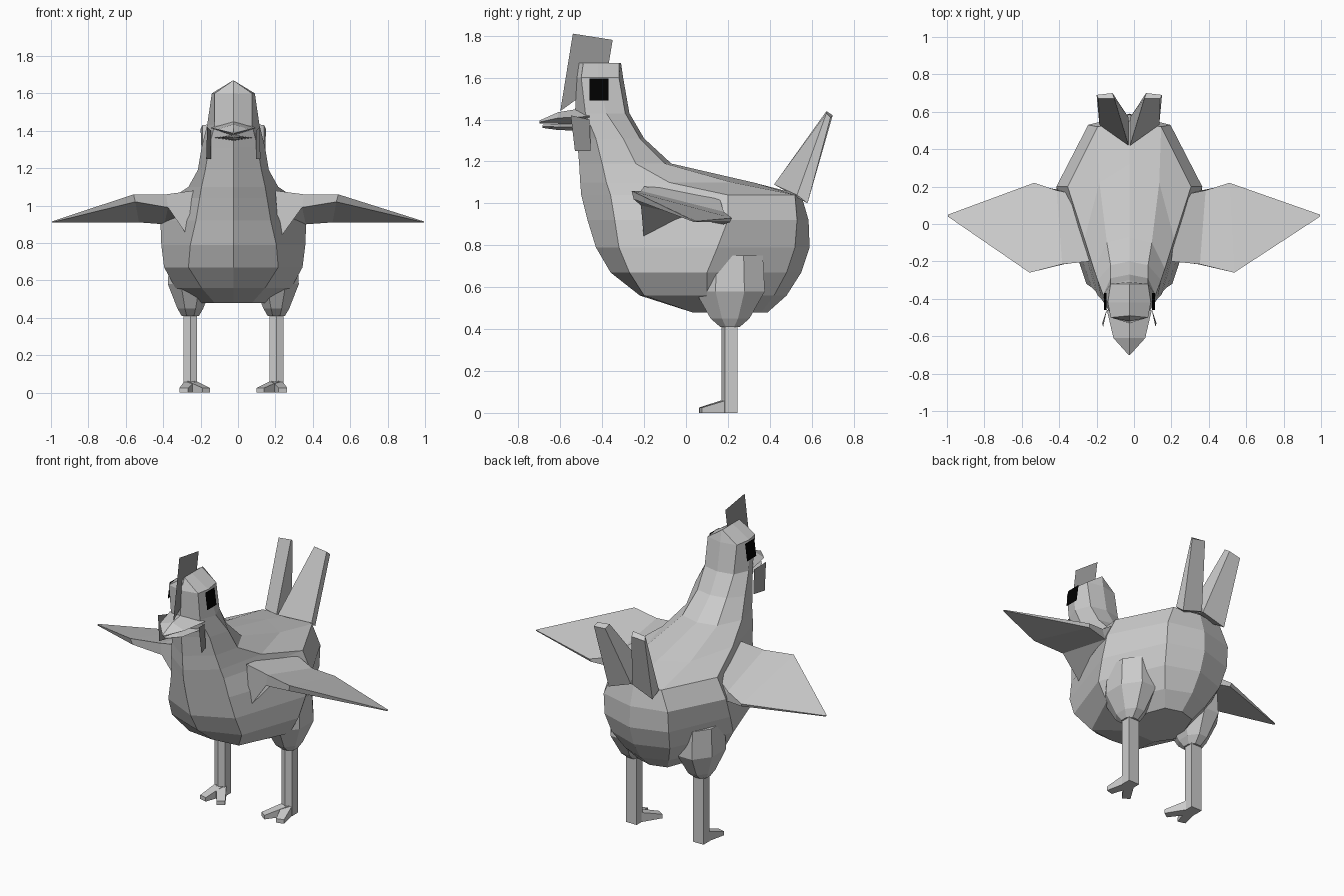
import bpy
import bmesh
import math
from mathutils import Matrix, Vector

AXIS_X = -.025  # the bird's plane of symmetry

start_cube = bpy.data.objects.get("Cube")
if start_cube:
    bpy.data.objects.remove(start_cube, do_unlink=True)


def make_material(name, value):
    material = bpy.data.materials.new(name)
    material.use_nodes = True
    color = (value, value, value, 1)
    material.diffuse_color = color
    shader = material.node_tree.nodes["Principled BSDF"]
    shader.inputs["Base Color"].default_value = color
    shader.inputs["Roughness"].default_value = .8
    return material


FEATHER = make_material("feather grey", .6)
COMB = make_material("comb dark grey", .3)
EYE = make_material("eye black", 0)


def finish(name, bm, material, mirror):
    """Optionally mirror across the symmetry plane, clean up and link."""
    if mirror:
        geometry = bm.verts[:] + bm.edges[:] + bm.faces[:]
        bmesh.ops.mirror(bm, geom=geometry, matrix=Matrix.Identity(4),
                         merge_dist=.001, axis='X')
    bmesh.ops.remove_doubles(bm, verts=bm.verts[:], dist=.001)
    bmesh.ops.dissolve_degenerate(bm, edges=bm.edges[:], dist=.0005)
    bmesh.ops.recalc_face_normals(bm, faces=bm.faces[:])
    mesh = bpy.data.meshes.new(name)
    bm.to_mesh(mesh)
    bm.free()
    mesh.materials.append(material)
    obj = bpy.data.objects.new(name, mesh)
    obj.location.x = AXIS_X
    bpy.context.collection.objects.link(obj)
    return obj


def loft(name, sections, closed=True, caps=(True, True), mirror=True,
         material=FEATHER):
    """Skin a series of equally long point loops."""
    bm = bmesh.new()
    rings = [[bm.verts.new(p) for p in section] for section in sections]
    count = len(rings[0])
    for lower, upper in zip(rings, rings[1:]):
        for i in range(count if closed else count - 1):
            j = (i + 1) % count
            bm.faces.new((lower[i], lower[j], upper[j], upper[i]))
    if caps[0]:
        bm.faces.new(rings[0])
    if caps[1]:
        bm.faces.new(rings[-1])
    return finish(name, bm, material, mirror)


def plate(name, points, material, mirror=True):
    """A single flat sheet."""
    bm = bmesh.new()
    bm.faces.new([bm.verts.new(p) for p in points])
    return finish(name, bm, material, mirror)


# Body, neck and head: half rings from the belly up to the crown ridge
# z, front y, front corner x y, side x y, back corner x y, back y
body_rings = [
    (.48, .03, .10, .03, .18, .15, .10, .36, .39),
    (.56, -.22, .17, -.20, .31, .10, .15, .42, .48),
    (.67, -.36, .24, -.27, .37, .10, .20, .48, .55),
    (.79, -.43, .23, -.32, .385, .15, .22, .52, .59),
    (.92, -.47, .20, -.34, .39, .20, .22, .53, .585),
    (1.04, -.50, .18, -.36, .33, .20, .17, .52, .55),
    (1.10, -.505, .17, -.38, .24, -.08, .16, .22, .32),
    (1.19, -.51, .15, -.40, .19, -.24, .12, -.10, -.07),
    (1.31, -.52, .13, -.43, .17, -.30, .10, -.22, -.20),
    (1.43, -.53, .10, -.48, .14, -.38, .10, -.29, -.27),
    (1.60, -.52, .10, -.50, .115, -.42, .10, -.32, -.30),
    (1.67, -.51, 0, -.49, 0, -.42, 0, -.32, -.31),
]
loft("body", [[(0, f, z), (fx, fy, z), (sx, sy, z), (bx, by, z), (0, b, z)]
              for z, f, fx, fy, sx, sy, bx, by, b in body_rings],
     closed=False, caps=(True, False))

# Wings: front top, rear top, rear bottom, front bottom from root to tip
wing_sections = [
    [(.22, -.20, 1.08), (.26, .15, 1.06), (.24, .18, .88), (.24, -.20, .82)],
    [(.37, -.215, 1.06), (.40, .18, .96), (.38, .18, .90), (.36, -.215, .99)],
    [(.55, -.26, 1.06), (.525, .22, .93), (.52, .21, .91), (.54, -.25, 1.02)],
    [(1, .04, .915), (1, .05, .915), (1, .05, .91), (1, .04, .91)],
]
for name, span in (("left_wing", 1.02), ("right_wing", -.97)):
    loft(name, [[(x * span, y, z) for x, y, z in s] for s in wing_sections],
         mirror=False)

# Forked tail
loft("tail_feathers", [
    [(.004, .42, 1.09), (.16, .53, 1.04), (.15, .58, 1), (.004, .57, 1.05)],
    [(.08, .67, 1.44), (.165, .67, 1.43), (.175, .69, 1.41), (.09, .70, 1.42)],
])


# Beak halves: y, half width, top z, bottom z
def beak(name, profile):
    loft(name, [[(-w, y, (top + low) / 2), (0, y, top),
                 (w, y, (top + low) / 2), (0, y, low)]
                for y, w, top, low in profile], mirror=False)


beak("upper_beak", [(-.46, .12, 1.46, 1.37), (-.61, .085, 1.435, 1.38),
                    (-.70, .004, 1.395, 1.38)])
beak("lower_beak", [(-.46, .10, 1.38, 1.345), (-.61, .07, 1.38, 1.35),
                    (-.685, .004, 1.375, 1.36)])

# Comb, wattles and eyes
plate("comb", [(0, -.60, 1.44), (0, -.54, 1.81), (0, -.35, 1.78),
               (0, -.38, 1.60)], COMB, mirror=False)
plate("wattles", [(.14, -.55, 1.42), (.145, -.53, 1.25), (.12, -.455, 1.25),
                  (.12, -.46, 1.40)], COMB)
plate("eyes", [(.136, -.46, 1.49), (.136, -.37, 1.49), (.122, -.37, 1.595),
               (.122, -.46, 1.595)], EYE)

# Thighs: eight-sided cones narrowing to the shank
LEG = Vector((.23, .21, 0))


def circle(z, rx, ry):
    turn = math.tau / 8
    return [(LEG.x + rx * math.cos(turn * (i + .5)),
             LEG.y + ry * math.sin(turn * (i + .5)), z) for i in range(8)]


loft("thighs", [circle(.41, .05, .05), circle(.45, .075, .10),
                circle(.58, .13, .18), circle(.75, .12, .17)])


# Shanks
def shank(z):
    return [(.193, .245, z), (.267, .245, z), (.267, .185, z),
            (.23, .17, z), (.193, .185, z)]


loft("legs", [shank(0), shank(.43)])


# Toes: tapered wedges splayed forward from the ankle
def toe(name, tip_x, tip_y):
    root = Vector((LEG.x, .20, 0))
    tip = Vector((tip_x, tip_y, 0))
    along = (tip - root).normalized()
    side = Vector((-along.y, along.x, 0))
    sections = []
    for centre, half, height in ((root, .03, .065), (tip, .024, .025)):
        up = Vector((0, 0, height))
        sections.append([centre - side * half, centre + side * half,
                         centre + side * half + up, centre - side * half + up])
    loft(name, sections)


toe("inner_toes", .145, .075)
toe("outer_toes", .265, .07)
